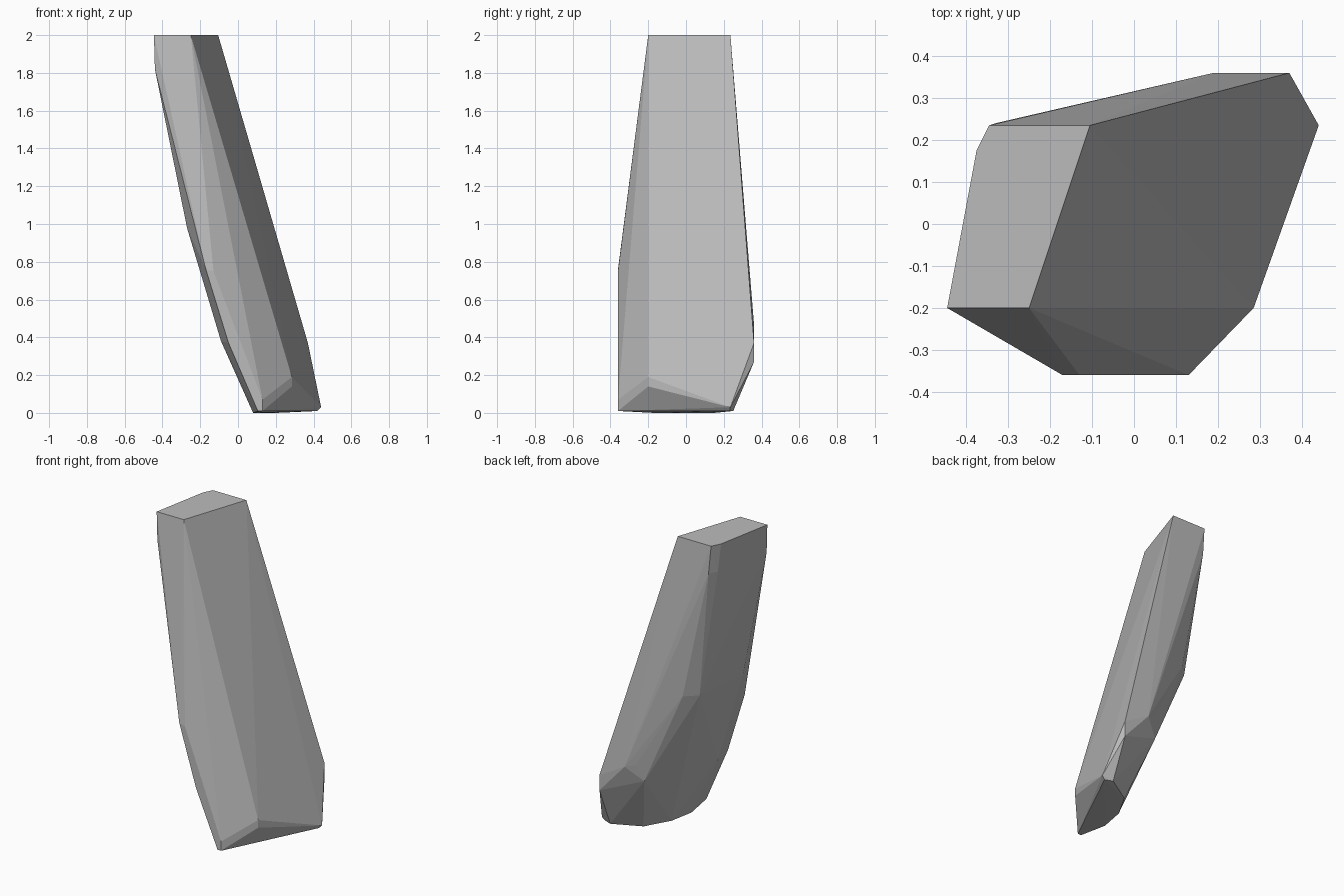
import bpy
import bmesh
import math
from mathutils import Vector

# Remove the default object
default_object = bpy.data.objects.get("Cube")
if default_object:
    bpy.data.objects.remove(default_object, do_unlink=True)


def make_material(name, color):
    material = bpy.data.materials.new(name)
    material.use_nodes = True
    material.diffuse_color = color
    material.node_tree.nodes["Principled BSDF"].inputs["Base Color"].default_value = color
    return material


def hull_object(name, corners, material):
    """Wrap the corner points in a faceted convex skin."""
    mesh = bpy.data.meshes.new(name)
    bm = bmesh.new()
    for corner in corners:
        bm.verts.new(Vector(corner))
    result = bmesh.ops.convex_hull(bm, input=bm.verts[:])
    unused = [item for item in result["geom_interior"] + result["geom_unused"]
              if isinstance(item, bmesh.types.BMVert) and item.is_valid]
    bmesh.ops.delete(bm, geom=list(set(unused)), context="VERTS")
    # Merge nearly coplanar triangles into broad facets
    bmesh.ops.dissolve_limit(bm, angle_limit=math.radians(1.0),
                             verts=bm.verts[:], edges=bm.edges[:])
    bmesh.ops.recalc_face_normals(bm, faces=bm.faces[:])
    bm.to_mesh(mesh)
    bm.free()
    mesh.materials.append(material)
    shard = bpy.data.objects.new(name, mesh)
    bpy.context.scene.collection.objects.link(shard)
    return shard


# Flat cut at the top
top_cut = [(-.445, -.2, 2), (-.25, -.2, 2), (-.105, .235, 2),
           (-.345, .235, 2), (-.375, .175, 2)]

# Bevelled shoulder just under the top cut
shoulder = [(-.44, -.2, 1.82), (-.33, .24, 1.82), (-.36, .187, 1.82)]

# Curved left flank
left_flank = [(-.27, -.2, .98), (-.229, .186, .98), (-.155, .256, .98),
              (-.09, -.2, .38), (.09, .3, .38)]

# Upright front facet
front_facet = [(-.17, -.36, .76), (-.13, -.36, .75), (-.05, -.36, .37),
               (.13, -.36, .07), (.13, -.36, .01), (.105, -.36, .01)]

# Back corner and lower right edge
back_corner = [(.13, .335, .49), (.19, .36, .47), (.37, .36, .37), (.37, .36, .27)]
right_edge = [(.285, -.2, .19), (.285, -.2, .14), (.44, .235, .03)]

# Narrow base
base = [(.42, .23, .01), (.37, .25, .01), (.2, .15, 0),
        (.11, -.01, 0), (.08, -.17, 0)]

stone = make_material("grey stone", (.5, .5, .5, 1))
hull_object("stone_shard",
            top_cut + shoulder + left_flank + front_facet + back_corner + right_edge + base,
            stone)
